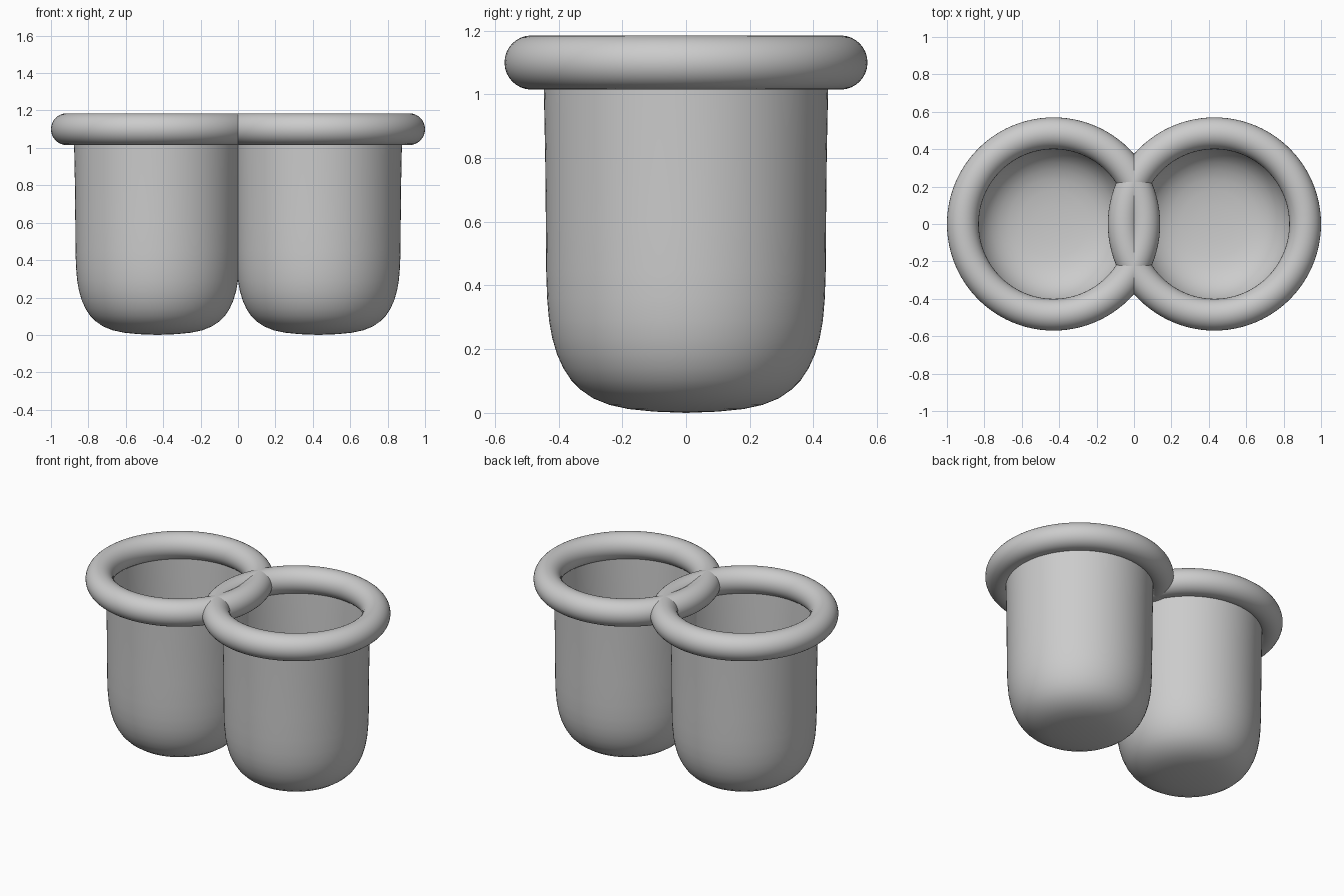
import bpy
import bmesh
import math
from mathutils import Matrix

cube = bpy.data.objects.get("Cube")
if cube:
    bpy.data.objects.remove(cube)

SPACING = 0.43      # distance of each cup's axis from the middle
RIM_Z = 1.10
RIM_MAJOR, RIM_MINOR = 0.485, 0.085
SIDES = 96

grey = bpy.data.materials.new("light_grey")
grey.use_nodes = True
colour = (0.6, 0.6, 0.6, 1.0)
grey.diffuse_color = colour
grey.node_tree.nodes["Principled BSDF"].inputs["Base Color"].default_value = colour


def lathe(name, profile, x, closed=False):
    """Spin a (radius, height) profile around a vertical axis at x."""
    bm = bmesh.new()
    verts = [bm.verts.new((r, 0, z)) for r, z in profile]
    pairs = list(zip(verts, verts[1:]))
    if closed:
        pairs.append((verts[-1], verts[0]))
    edges = [bm.edges.new(p) for p in pairs]
    bmesh.ops.spin(bm, geom=verts + edges, cent=(0, 0, 0), axis=(0, 0, 1),
                   angle=math.tau, steps=SIDES, use_duplicate=False)
    bmesh.ops.remove_doubles(bm, verts=bm.verts, dist=0.0001)
    bmesh.ops.recalc_face_normals(bm, faces=bm.faces)
    bmesh.ops.transform(bm, matrix=Matrix.Translation((x, 0, 0)), verts=bm.verts)
    for face in bm.faces:
        face.smooth = True
    mesh = bpy.data.meshes.new(name)
    bm.to_mesh(mesh)
    bm.free()
    mesh.materials.append(grey)
    obj = bpy.data.objects.new(name, mesh)
    bpy.context.collection.objects.link(obj)
    return obj


# Thin cup wall: softly domed base, rounded corner, nearly straight side
cup_profile = [(0, 0), (0.1, 0.004), (0.18, 0.012), (0.24, 0.025), (0.29, 0.045),
               (0.33, 0.072), (0.36, 0.102), (0.385, 0.14), (0.405, 0.184),
               (0.42, 0.235), (0.43, 0.29), (0.436, 0.36), (0.439, 0.45),
               (0.44, 0.6), (0.442, 0.8), (0.446, 1.0), (0.448, RIM_Z)]

# Round tube section for the rolled rim
rim_profile = [(RIM_MAJOR + RIM_MINOR * math.cos(math.tau * i / 32),
                RIM_Z + RIM_MINOR * math.sin(math.tau * i / 32)) for i in range(32)]

for side, sign in (("left", 1), ("right", -1)):
    lathe(side + "_cup", cup_profile, sign * SPACING)
    lathe(side + "_rim", rim_profile, sign * SPACING, closed=True)
